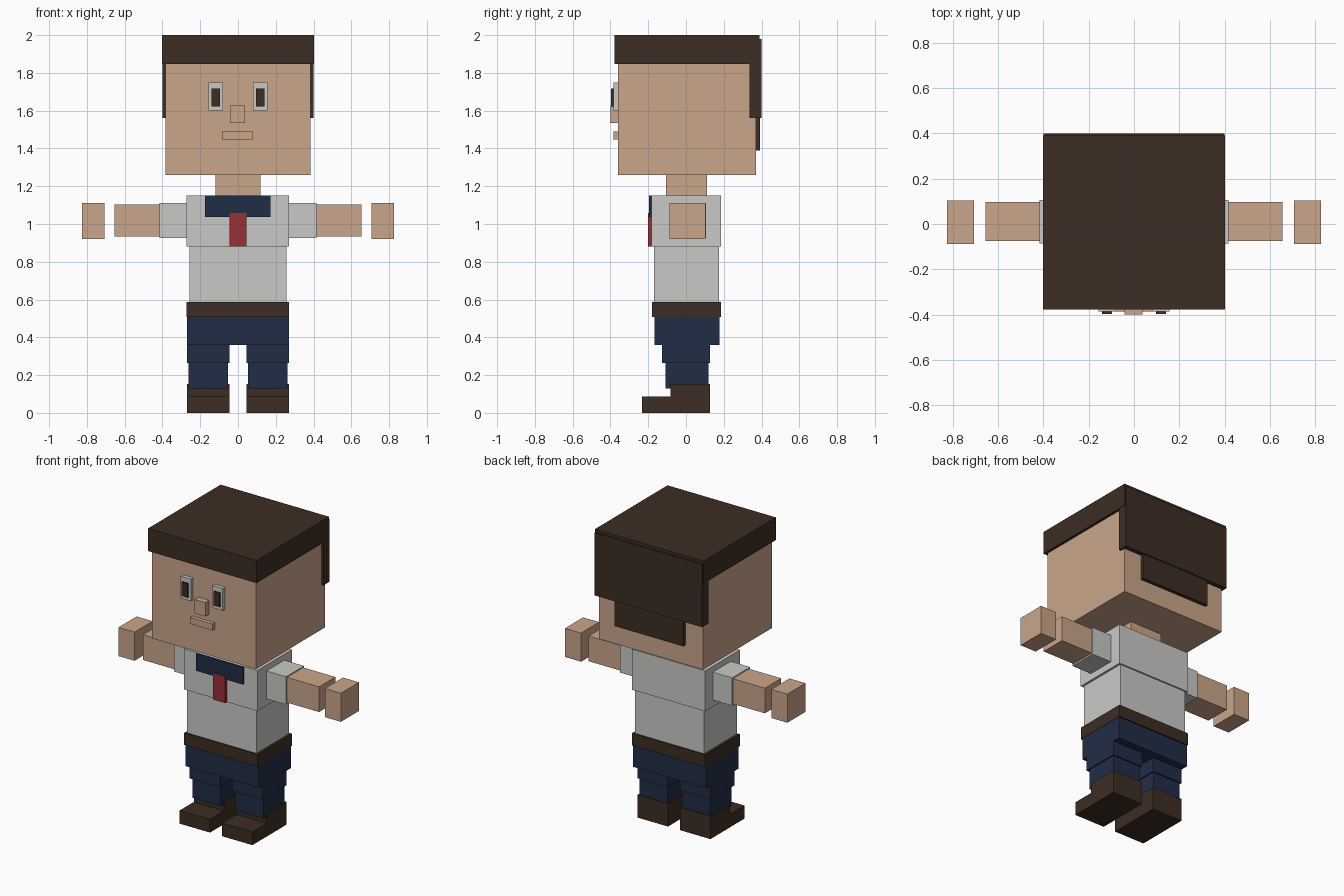
import bpy
import bmesh
from mathutils import Matrix, Vector


def srgb(r, g, b):
    f = lambda c: c / 12.92 if c <= 0.04045 else ((c + 0.055) / 1.055) ** 2.4
    return (f(r / 255), f(g / 255), f(b / 255), 1)


def material(name, *rgb):
    m = bpy.data.materials.new(name)
    m.diffuse_color = srgb(*rgb)
    return m


skin = material("skin", 202, 166, 138)
brown = material("dark_brown", 60, 45, 35)
shirt = material("shirt_grey", 201, 202, 198)
navy = material("navy", 33, 45, 71)
red = material("tie_red", 152, 48, 52)


def box(name, mat, x, y, z):
    """Box from (min, max) ranges on each axis."""
    size = Vector((x[1] - x[0], y[1] - y[0], z[1] - z[0]))
    mid = Vector((sum(x) / 2, sum(y) / 2, sum(z) / 2))
    bm = bmesh.new()
    bmesh.ops.create_cube(bm, size=1, matrix=Matrix.Translation(mid) @ Matrix.Diagonal(size).to_4x4())
    mesh = bpy.data.meshes.new(name)
    bm.to_mesh(mesh)
    bm.free()
    mesh.materials.append(mat)
    bpy.context.collection.objects.link(bpy.data.objects.new(name, mesh))


def pair(name, mat, x, y, z):
    """The same box on both sides of the body."""
    box(name + "_left", mat, x, y, z)
    box(name + "_right", mat, (-x[1], -x[0]), y, z)


# Head and hair
box("head", skin, (-0.385, 0.385), (-0.36, 0.37), (1.26, 1.86))
box("hair_cap", brown, (-0.402, 0.402), (-0.378, 0.39), (1.848, 2.0))
box("hair_back", brown, (-0.40, 0.40), (0.335, 0.40), (1.56, 1.98))
box("hair_nape", brown, (-0.255, 0.255), (0.36, 0.393), (1.39, 1.60))

# Face
pair("eye_white", shirt, (0.08, 0.156), (-0.385, -0.35), (1.60, 1.748))
pair("pupil", brown, (0.096, 0.141), (-0.396, -0.38), (1.623, 1.717))
box("nose", skin, (-0.043, 0.038), (-0.40, -0.35), (1.535, 1.628))
box("mouth", skin, (-0.085, 0.08), (-0.385, -0.35), (1.447, 1.49))

# Torso
box("neck", skin, (-0.12, 0.118), (-0.105, 0.112), (1.14, 1.27))
box("chest", shirt, (-0.273, 0.271), (-0.182, 0.186), (0.88, 1.152))
box("waist", shirt, (-0.258, 0.256), (-0.17, 0.176), (0.58, 0.89))
box("collar", navy, (-0.175, 0.172), (-0.195, -0.175), (1.036, 1.152))
box("tie", red, (-0.046, 0.044), (-0.20, -0.175), (0.88, 1.058))
box("belt", brown, (-0.273, 0.271), (-0.18, 0.186), (0.507, 0.588))
box("hips", navy, (-0.271, 0.269), (-0.167, 0.177), (0.36, 0.51))

# Arms
pair("sleeve", shirt, (0.26, 0.416), (-0.085, 0.105), (0.925, 1.112))
pair("forearm", skin, (0.40, 0.654), (-0.075, 0.098), (0.935, 1.104))
pair("hand", skin, (0.706, 0.825), (-0.088, 0.104), (0.92, 1.112))

# Legs and shoes
pair("thigh", navy, (0.045, 0.27), (-0.128, 0.127), (0.264, 0.37))
pair("shin", navy, (0.053, 0.262), (-0.108, 0.119), (0.128, 0.28))
pair("shoe_heel", brown, (0.045, 0.27), (-0.083, 0.127), (0.0, 0.153))
pair("shoe_toe", brown, (0.045, 0.27), (-0.233, -0.08), (0.0, 0.088))
